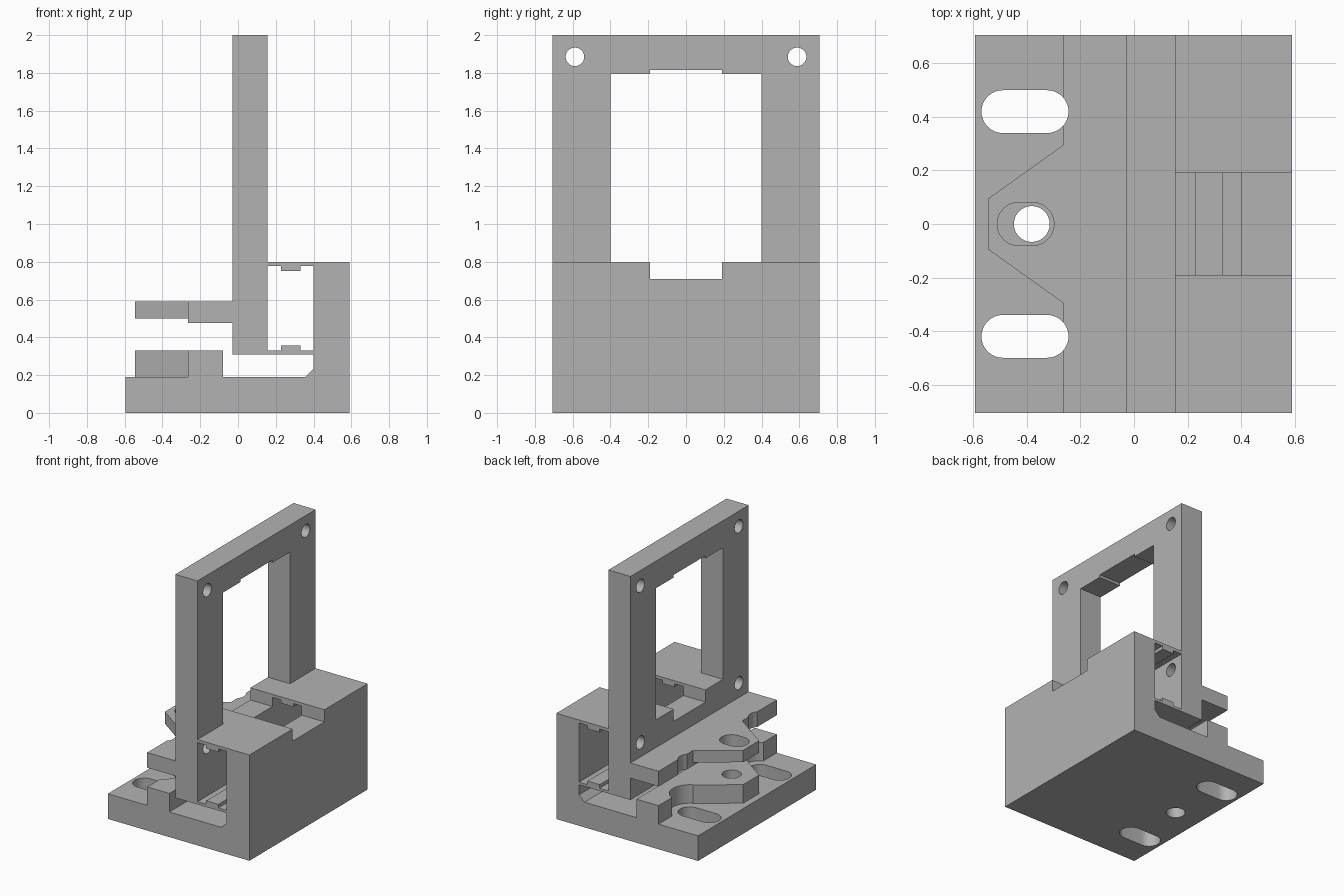
import bpy, bmesh, math
from mathutils import Vector

cube = bpy.data.objects.get("Cube")
if cube:
    bpy.data.objects.remove(cube, do_unlink=True)

grey = bpy.data.materials.new("plain grey")
grey.use_nodes = True
grey.diffuse_color = (0.45, 0.45, 0.45, 1)
grey.node_tree.nodes["Principled BSDF"].inputs["Base Color"].default_value = grey.diffuse_color

HALF = 0.706          # half the width of the body


def prism(name, outline, axis, low, high):
    """Extrude a flat outline along the named axis."""
    place = {"x": lambda a, b, d: (d, a, b),
             "y": lambda a, b, d: (a, d, b),
             "z": lambda a, b, d: (a, b, d)}[axis]
    bm = bmesh.new()
    face = bm.faces.new([bm.verts.new(place(a, b, low)) for a, b in outline])
    grown = bmesh.ops.extrude_face_region(bm, geom=[face])["geom"]
    step = Vector(place(0, 0, high - low))
    bmesh.ops.translate(bm, vec=step, verts=[g for g in grown if isinstance(g, bmesh.types.BMVert)])
    bmesh.ops.recalc_face_normals(bm, faces=bm.faces)
    mesh = bpy.data.meshes.new(name)
    bm.to_mesh(mesh)
    bm.free()
    obj = bpy.data.objects.new(name, mesh)
    bpy.context.collection.objects.link(obj)
    mesh.materials.append(grey)
    return obj


def box(a0, a1, b0, b1):
    return [(a0, b0), (a1, b0), (a1, b1), (a0, b1)]


def slot(a0, a1, b, r, n=24):
    """Rounded slot whose arc centres lie at a0 and a1; a0 == a1 gives a circle."""
    pts = []
    for centre, start in ((a1, -math.pi / 2), (a0, math.pi / 2)):
        for i in range(n + (a0 != a1)):
            t = start + math.pi * i / n
            pts.append((centre + r * math.cos(t), b + r * math.sin(t)))
    return pts


def combine(target, tool, operation="DIFFERENCE"):
    """Apply a boolean and discard the tool."""
    tool.hide_render = True
    mod = target.modifiers.new(operation.title(), "BOOLEAN")
    mod.operation = operation
    mod.solver = "EXACT"
    mod.object = tool
    bpy.ops.object.select_all(action="DESELECT")
    bpy.context.view_layer.objects.active = target
    target.select_set(True)
    bpy.ops.object.modifier_apply(modifier=mod.name)
    bpy.data.objects.remove(tool, do_unlink=True)


# Body: base, back block, upright frame and both ledges in one side profile
profile = [(-.595, 0), (.59, 0), (.59, .8), (.155, .8), (.155, 2), (-.03, 2),
           (-.03, .59), (-.265, .59), (-.265, .475), (-.03, .475), (-.03, .31),
           (.4, .31), (.4, .235), (.355, .19), (-.08, .19), (-.08, .33),
           (-.265, .33), (-.265, .19), (-.595, .19)]
body = prism("mounting_bracket", profile, "y", -HALF, HALF)

# Tunnel behind the frame, with a ridge on its floor and ceiling
tunnel = [(.155, .33), (.228, .33), (.228, .357), (.33, .357), (.33, .33), (.4, .33),
          (.4, .777), (.33, .777), (.33, .752), (.228, .752), (.228, .777), (.155, .777)]
combine(body, prism("tunnel_cutter", tunnel, "y", -1, 1))

# Frame window with its upper notch, and the lower notch through the back block
window = [(-.4, .8), (.4, .8), (.4, 1.795), (.19, 1.795), (.19, 1.815),
          (-.19, 1.815), (-.19, 1.795), (-.4, 1.795)]
combine(body, prism("window_cutter", window, "x", -.1, .3))
combine(body, prism("notch_cutter", box(-.19, .19, .708, .9), "x", -.1, .8))

# Screw holes in the frame corners
for y in (-.588, .588):
    for z in (.70, 1.885):
        combine(body, prism("screw_cutter", slot(y, y, z, .049), "x", -.1, .25))

# Clearance scallops in the lower ledge, and the long slots through everything
for y in (-.42, .42):
    combine(body, prism("clearance_cutter", slot(-.49, -.325, y, .14), "z", .19, .4))
    combine(body, prism("long_slot_cutter", slot(-.49, -.325, y, .08), "z", -.1, .7))

# Tapered tongues on both ledges
taper = [(-.2, -.295), (-.2, .295), (-.265, .295), (-.545, .095),
         (-.545, -.095), (-.265, -.295)]
combine(body, prism("lower_tongue", taper, "z", .1, .33), "UNION")
combine(body, prism("upper_tongue", taper, "z", .5, .59), "UNION")

# Adjustment slot in the upper tongue and round hole below it
combine(body, prism("adjust_cutter", slot(-.43, -.38, 0, .081), "z", .42, .7))
combine(body, prism("bolt_cutter", slot(-.382, -.382, 0, .067), "z", -.1, .4))

bpy.ops.object.select_all(action="DESELECT")
body.select_set(True)
bpy.context.view_layer.objects.active = body
bpy.ops.object.shade_smooth_by_angle(angle=math.radians(25))
